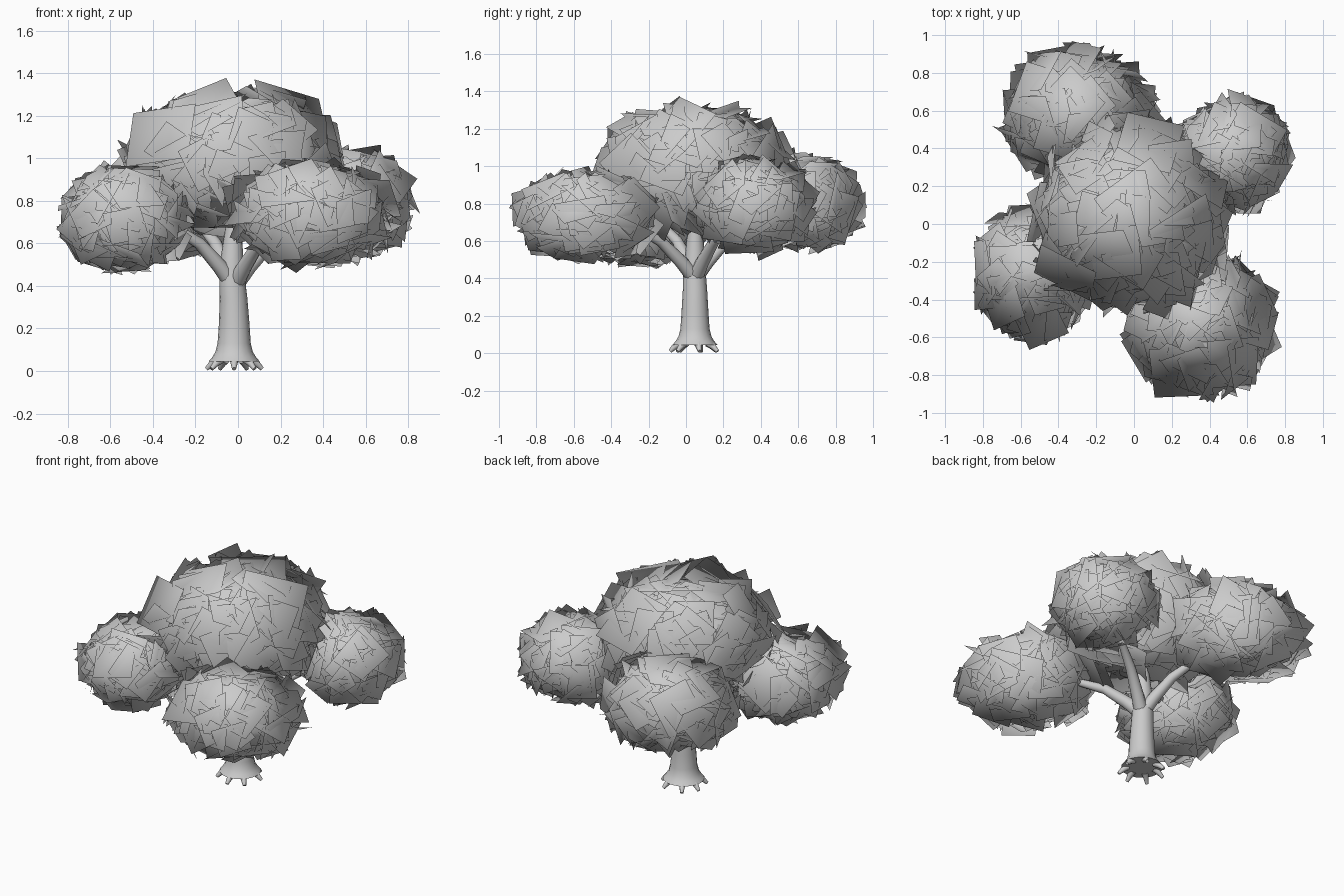
import bpy, math, random
from mathutils import Vector, Matrix

if "Cube" in bpy.data.objects:
    bpy.data.objects.remove(bpy.data.objects["Cube"])

random.seed(11)


def make_object(name, verts, faces):
    me = bpy.data.meshes.new(name)
    me.from_pydata([tuple(v) for v in verts], [], faces)
    me.update()
    ob = bpy.data.objects.new(name, me)
    bpy.context.collection.objects.link(ob)
    return ob


def tube(name, path, radii, sides=12):
    """Loft rings along a path, one radius per point."""
    pts = [Vector(p) for p in path]
    verts, faces = [], []
    for i, p in enumerate(pts):
        d = (pts[min(i + 1, len(pts) - 1)] - pts[max(i - 1, 0)]).normalized()
        rot = Vector((0, 0, 1)).rotation_difference(d)
        for k in range(sides):
            a = 2 * math.pi * k / sides
            verts.append(p + rot @ Vector((math.cos(a), math.sin(a), 0)) * radii[i])
    for i in range(len(pts) - 1):
        for k in range(sides):
            a, b = i * sides + k, i * sides + (k + 1) % sides
            faces.append((a, b, b + sides, a + sides))
    n = len(verts)
    faces.append(tuple(reversed(range(sides))))
    faces.append(tuple(range(n - sides, n)))
    ob = make_object(name, verts, faces)
    for f in ob.data.polygons:
        f.use_smooth = len(f.vertices) == 4
    return ob


# Trunk with flared foot
CX, CY = -0.018, 0.048
tube("trunk",
     [(CX, CY, 0.045), (CX, CY, 0.065), (CX, CY, 0.09), (CX, CY, 0.13), (CX, CY, 0.22),
      (CX - 0.003, CY, 0.34), (CX - 0.01, CY - 0.003, 0.44), (CX - 0.01, CY, 0.54),
      (-0.02, 0.05, 0.68), (0.0, 0.06, 0.9)],
     [0.12, 0.103, 0.088, 0.078, 0.072, 0.065, 0.06, 0.052, 0.038, 0.02], 16)

# Roots
for i in range(7):
    a = 2 * math.pi * i / 7 + 0.2 + random.uniform(-0.12, 0.12)
    u = Vector((math.cos(a), math.sin(a), 0))
    c = Vector((CX, CY, 0))
    tube(f"root_{i + 1}",
         [c + u * 0.08 + Vector((0, 0, 0.055)), c + u * 0.105 + Vector((0, 0, 0.038)),
          c + u * 0.122 + Vector((0, 0, 0.022)), c + u * 0.134 + Vector((0, 0, 0.01))],
         [0.022, 0.017, 0.013, 0.010], 8)

# Leaf clumps: name, centre, radii, number of cards
clumps = [
    ("crown", (-0.03, 0.04, 0.98), (0.49, 0.48, 0.31), 300),
    ("back_left", (-0.29, 0.58, 0.80), (0.37, 0.32, 0.23), 200),
    ("back_right", (0.52, 0.37, 0.79), (0.28, 0.27, 0.23), 180),
    ("front_left", (-0.53, -0.25, 0.72), (0.28, 0.33, 0.22), 180),
    ("front_right", (0.35, -0.53, 0.74), (0.36, 0.35, 0.22), 200),
]

# Branches reaching into the lower clumps
for name, c, r, n in clumps[1:]:
    end = Vector(c)
    start = Vector((CX, CY, 0.40))
    flat = Vector((end.x - start.x, end.y - start.y, 0))
    tube(name + "_branch",
         [start, start + flat * 0.13 + Vector((0, 0, 0.09)),
          start + flat * 0.32 + Vector((0, 0, 0.2)),
          start + flat * 0.6 + Vector((0, 0, 0.29)), end],
         [0.042, 0.036, 0.029, 0.02, 0.01], 10)

LOW = Vector((-0.87, -1.0, 0.38))
HIGH = Vector((0.86, 1.0, 1.38))


def leaf_clump(name, centre, radii, count):
    """Square leaf cards scattered over an ellipsoid, shaded as a round mass."""
    c, r = Vector(centre), Vector(radii)
    verts, faces = [], []
    i = tries = 0
    while i < count and tries < count * 20:
        tries += 1
        z = 1 - 2 * (i + 0.5) / count
        a = i * 2.39996 + random.uniform(-0.3, 0.3)
        s = math.sqrt(1 - z * z)
        d = Vector((s * math.cos(a), s * math.sin(a), z))
        p = c + d * r * random.uniform(0.76, 1.02)
        nrm = Vector((d.x / r.x, d.y / r.y, d.z / r.z)).normalized()
        nrm = (nrm + Vector([random.gauss(0, 0.5) for _ in range(3)])).normalized()
        rot = nrm.to_track_quat('Z', 'Y').to_matrix() @ Matrix.Rotation(
            random.uniform(0, math.pi), 3, 'Z')
        h = random.triangular(0.05, 0.17, 0.09)
        w = h * random.uniform(0.8, 1.2)
        quad = [p + rot @ Vector(q) for q in
                ((-w, -h, 0), (w, -h, 0), (w, h, 0), (-w, h, 0))]
        if any(v[k] < LOW[k] or v[k] > HIGH[k] for v in quad for k in range(3)):
            continue
        # Keep corners from sticking out too far
        if any(Vector([(v[k] - c[k]) / r[k] for k in range(3)]).length > 1.32 for v in quad):
            continue
        b = len(verts)
        verts += quad
        faces.append((b, b + 1, b + 2, b + 3))
        i += 1
    ob = make_object(name + "_leaves", verts, faces)
    ob.data.polygons.foreach_set("use_smooth", [True] * len(faces))
    ob.data.normals_split_custom_set_from_vertices(
        [tuple((v - c).normalized()) for v in verts])

    # Solid inner mass
    bpy.ops.mesh.primitive_uv_sphere_add(segments=24, ring_count=14, radius=1, location=c)
    core = bpy.context.object
    core.name = name + "_core"
    core.scale = r * 0.86
    bpy.ops.object.shade_smooth()


for clump in clumps:
    leaf_clump(*clump)
